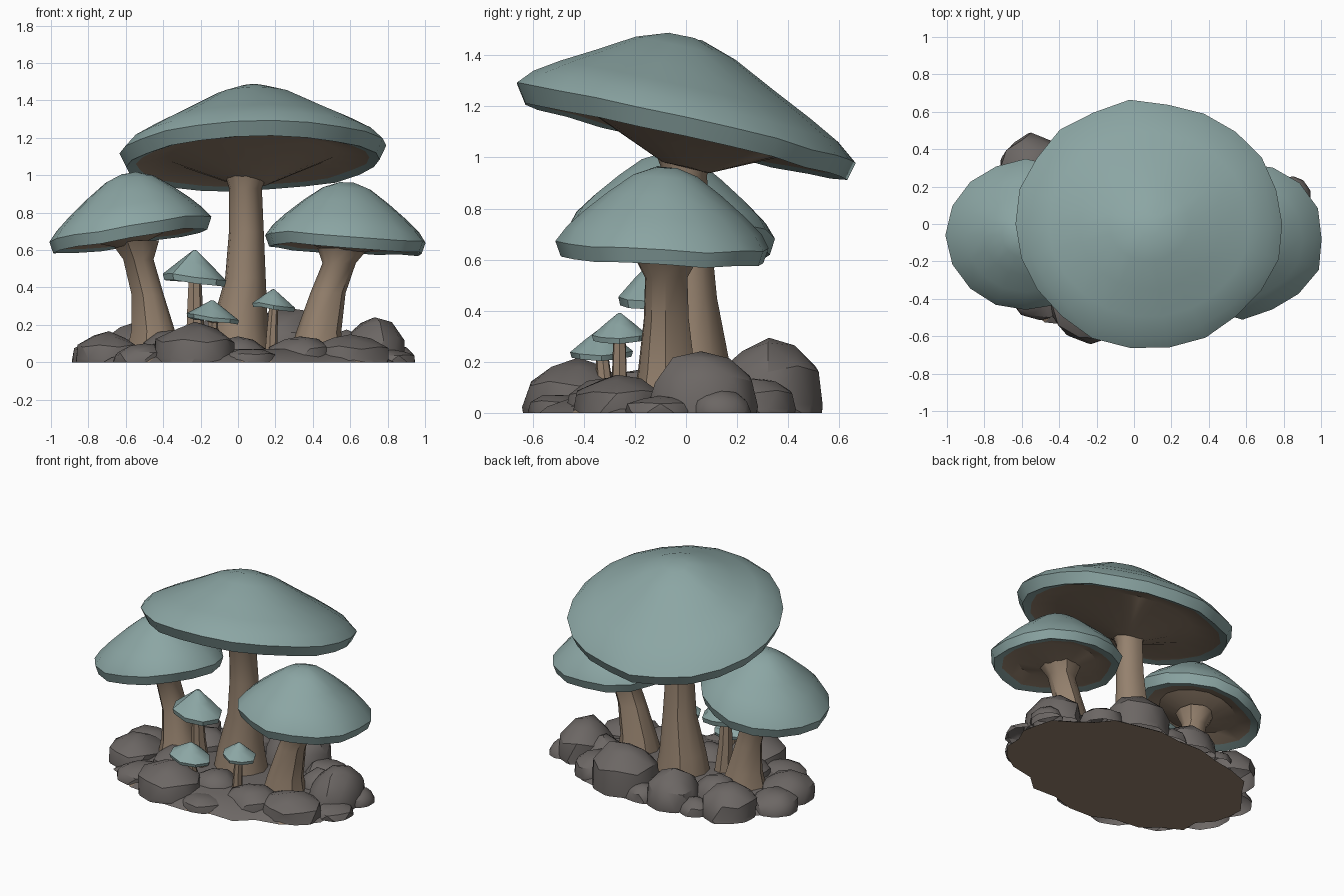
import bpy, bmesh, math, random
from mathutils import Vector

if "Cube" in bpy.data.objects:
    bpy.data.objects.remove(bpy.data.objects["Cube"])

random.seed(4)
rnd = random.uniform


def material(name, rgb):
    m = bpy.data.materials.new(name)
    m.diffuse_color = (*rgb, 1)
    m.use_nodes = True
    m.node_tree.nodes["Principled BSDF"].inputs["Base Color"].default_value = m.diffuse_color
    return m


TEAL = material("cap_teal", (0.26, 0.38, 0.37))
TAN = material("stem_tan", (0.30, 0.22, 0.155))
ROCK = material("rock_grey", (0.15, 0.135, 0.128))


def finish(bm, name, mats, angle):
    bmesh.ops.recalc_face_normals(bm, faces=bm.faces)
    me = bpy.data.meshes.new(name)
    bm.to_mesh(me)
    bm.free()
    for m in mats:
        me.materials.append(m)
    ob = bpy.data.objects.new(name, me)
    bpy.context.collection.objects.link(ob)
    bpy.ops.object.select_all(action='DESELECT')
    ob.select_set(True)
    bpy.context.view_layer.objects.active = ob
    bpy.ops.object.shade_smooth_by_angle(angle=math.radians(angle))


def skin(bm, rings, mat_from=999):
    """Bridge rings of vertices; bands from mat_from on use slot 1."""
    n = len(rings[0])
    for k in range(len(rings) - 1):
        a, b = rings[k], rings[k + 1]
        for i in range(n):
            j = (i + 1) % n
            f = bm.faces.new((a[i], a[j], b[j], b[i]))
            f.material_index = 1 if k >= mat_from else 0
    bm.faces.new(rings[0])
    bm.faces.new(rings[-1]).material_index = 1 if mat_from < 999 else 0


WIDE = [(0.1, 0.99), (0.3, 0.86), (0.53, 0.62), (0.75, 0.40), (0.91, 0.22), (1.0, 0.04)]
DOME = [(0.1, 1.0), (0.3, 0.9), (0.53, 0.67), (0.75, 0.42), (0.91, 0.21), (1.0, 0.03)]
CONE = [(0.06, 1.0), (0.5, 0.55), (1.0, 0.02)]


def cap(name, c, rx, ry, h, lip, drop, sx, sy, n, profile, jit, gill):
    """Tilted cap: teal dome, teal rolled lip, hollow tan gills that dip to the stem."""
    rows = [(r, z * h) for r, z in profile]
    rows += [(0.95, -lip), (gill, -lip * 0.75), (gill * 0.72, -lip * 0.15), (0.14, -drop)]
    edge = len(profile) - 1
    wob = [rnd(-jit, jit) for _ in range(n)]
    drp = [rnd(-jit, jit) * h * 0.9 for _ in range(n)]
    for i in random.sample(range(n), 2):          # small notches in the rim
        wob[i] -= jit
    bm = bmesh.new()
    rings = []
    for k, (r, z) in enumerate(rows):
        near = 1 if edge <= k <= edge + 2 else 0.35
        ring = []
        for i in range(n):
            a = 2 * math.pi * i / n
            q = r * (1 + near * wob[i] + (rnd(-jit, jit) if k == edge + 2 else 0))
            x, y = q * rx * math.cos(a), q * ry * math.sin(a)
            zz = z + sx * x + sy * y + near * drp[i]
            ring.append(bm.verts.new((c[0] + x, c[1] + y, c[2] + zz)))
        rings.append(ring)
    skin(bm, rings, edge + 2)
    finish(bm, name, [TEAL, TAN], 38)


def stem(name, pts, n):
    """Tapered tube through (x, y, z, radius) stations."""
    bm = bmesh.new()
    wob = [rnd(0.93, 1.07) for _ in range(n)]
    rings = []
    for x, y, z, r in pts:
        rings.append([bm.verts.new((x + r * wob[i] * math.cos(2 * math.pi * i / n),
                                    y + r * wob[i] * math.sin(2 * math.pi * i / n), z))
                      for i in range(n)])
    skin(bm, rings)
    finish(bm, name, [TAN], 40)


def rock(name, x, y, rx, ry, h):
    """Chipped boulder, widest at the ground and open underneath."""
    bm = bmesh.new()
    bmesh.ops.create_icosphere(bm, subdivisions=2, radius=1)
    lumps = [(Vector((rnd(-1, 1), rnd(-1, 1), rnd(0, 0.9))).normalized(), rnd(0.86, 0.94))
             for _ in range(5)]
    for v in bm.verts:
        p = v.co * rnd(0.98, 1.05)
        for d, lim in lumps:                      # chip flat facets
            over = p.dot(d) - lim
            if over > 0:
                p -= d * over
        v.co = p
    bmesh.ops.bisect_plane(bm, geom=bm.verts[:] + bm.edges[:] + bm.faces[:],
                           plane_co=(0, 0, -0.12), plane_no=(0, 0, -1), clear_outer=True)
    for v in bm.verts:
        z = max(0, (v.co.z + 0.12) / 1.12)
        s = 1.03 + 0.06 * (z < 0.01)              # slight skirt at the ground
        bulge = 1 + 0.1 * math.sin(math.pi * z)   # fuller shoulders
        v.co = (x + v.co.x * rx * s * bulge, y + v.co.y * ry * s * bulge, z * h)
    finish(bm, name, [ROCK], 30)


# caps
cap("large_cap", (0.08, 0.0, 1.12), 0.72, 0.66, 0.355, 0.06, 0.16, 0.03, -0.23, 22, WIDE, 0.02, 0.88)
cap("right_side_cap", (0.58, -0.08, 0.65), 0.43, 0.42, 0.31, 0.05, 0.07, -0.06, -0.05, 16, DOME, 0.03, 0.82)
cap("left_side_cap", (-0.58, -0.06, 0.70), 0.425, 0.41, 0.31, 0.055, 0.08, 0.16, -0.06, 16, DOME, 0.03, 0.82)
cap("small_cap_upper", (-0.23, -0.12, 0.455), 0.165, 0.155, 0.145, 0.03, 0.03, -0.12, 0, 8, CONE, 0.06, 0.75)
cap("small_cap_low", (-0.135, -0.33, 0.24), 0.14, 0.13, 0.09, 0.02, 0.03, -0.12, 0, 8, CONE, 0.06, 0.75)
cap("small_cap_right", (0.19, -0.26, 0.305), 0.11, 0.11, 0.085, 0.02, 0.025, -0.12, 0, 8, CONE, 0.06, 0.75)

# stems
stem("large_stem", [(0.01, 0.03, 0.0, 0.18), (0.01, 0.03, 0.2, 0.145), (0.04, 0.02, 0.45, 0.105),
                    (0.045, 0.01, 0.7, 0.09), (0.04, 0, 0.93, 0.085), (0.045, 0, 1.03, 0.12)], 12)
stem("right_stem", [(0.42, -0.08, 0.0, 0.15), (0.43, -0.08, 0.16, 0.115), (0.48, -0.08, 0.37, 0.09),
                    (0.54, -0.08, 0.53, 0.085), (0.56, -0.08, 0.61, 0.13)], 10)
stem("left_stem", [(-0.44, -0.02, 0.0, 0.16), (-0.45, -0.02, 0.17, 0.115), (-0.48, -0.02, 0.36, 0.085),
                   (-0.53, -0.03, 0.55, 0.08), (-0.55, -0.04, 0.65, 0.13)], 10)
stem("small_stem_upper", [(-0.22, -0.1, 0.05, 0.06), (-0.23, -0.11, 0.25, 0.045), (-0.23, -0.12, 0.45, 0.035)], 7)
stem("small_stem_low", [(-0.13, -0.31, 0.05, 0.035), (-0.135, -0.33, 0.25, 0.025)], 7)
stem("small_stem_right", [(0.175, -0.26, 0.03, 0.035), (0.18, -0.26, 0.16, 0.03), (0.19, -0.26, 0.3, 0.025)], 7)

# boulders around the stems: x, y, radius x, radius y, height
ROCKS = [(-.23, -.42, .21, .20, .21), (-.69, -.14, .17, .18, .16), (-.74, .06, .14, .14, .13),
         (-.55, .3, .17, .17, .21), (-.15, .35, .17, .17, .23), (.25, .32, .21, .2, .31),
         (.5, .27, .14, .15, .15), (.73, .06, .16, .2, .24), (.85, .14, .09, .11, .09),
         (.60, -.27, .2, .17, .15), (.33, -.3, .17, .16, .14), (.06, -.5, .13, .11, .08),
         (-.5, -.36, .16, .14, .10), (-.36, -.17, .15, .14, .18), (0, -.24, .15, .14, .14),
         (.58, .1, .13, .13, .17), (-.37, .18, .14, .14, .18), (.82, -.1, .12, .13, .07),
         (.05, .42, .11, .09, .1), (-.35, .4, .1, .09, .1)]
for i, r in enumerate(ROCKS):
    rock("rock_%02d" % (i + 1), *r)

# low stony bed under the rocks: tan underside and a few tan patches on its edge
bm = bmesh.new()
N = 32
edge = [rnd(0.93, 1.06) for _ in range(N)]
rings = [[bm.verts.new((0.02 + s * e * 0.86 * math.cos(2 * math.pi * i / N),
                        -0.05 + s * e * 0.55 * math.sin(2 * math.pi * i / N), z))
          for i, e in enumerate(edge)] for s, z in ((1, 0), (0.94, 0.025), (0.7, 0.07))]
skin(bm, rings, 0)
for i, f in enumerate(bm.faces):
    if i < N and i % 4 == 0 or len(f.verts) == N and f.calc_center_median().z < 0.01:
        f.material_index = 0
finish(bm, "stony_bed", [TAN, ROCK], 30)
